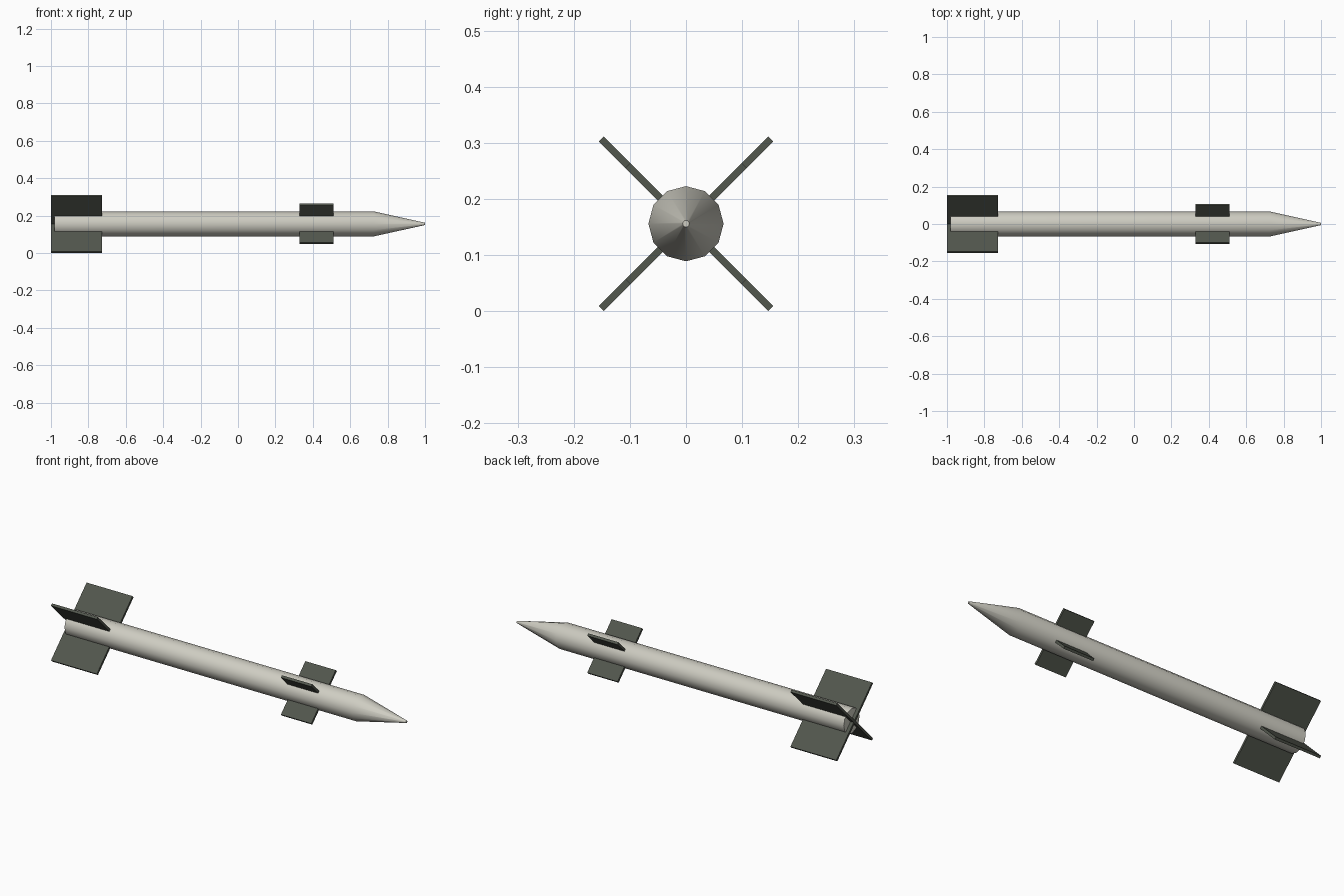
import bpy, bmesh, math
from mathutils import Matrix

if "Cube" in bpy.data.objects:
    bpy.data.objects.remove(bpy.data.objects["Cube"])

AXIS_Z = 0.156
SIDES = 12


def material(name, color):
    m = bpy.data.materials.new(name)
    m.diffuse_color = color
    m.use_nodes = True
    m.node_tree.nodes["Principled BSDF"].inputs["Base Color"].default_value = m.diffuse_color
    return m


def finish(bm, name, mat):
    bmesh.ops.recalc_face_normals(bm, faces=bm.faces)
    me = bpy.data.meshes.new(name)
    bm.to_mesh(me)
    bm.free()
    me.materials.append(mat)
    ob = bpy.data.objects.new(name, me)
    ob.location.z = AXIS_Z
    bpy.context.collection.objects.link(ob)
    return ob


def lathe(name, profile, mat):
    """Surface of revolution about x from (x, radius) points, capped at both ends."""
    bm = bmesh.new()
    rings = []
    for x, r in profile:
        rings.append([bm.verts.new((x, r * math.sin(a), r * math.cos(a)))
                      for a in (2 * math.pi * i / SIDES for i in range(SIDES))])
    for a, b in zip(rings, rings[1:]):
        for i in range(SIDES):
            j = (i + 1) % SIDES
            bm.faces.new((a[i], a[j], b[j], b[i]))
    bm.faces.new(rings[0])
    bm.faces.new(rings[-1])
    ob = finish(bm, name, mat)
    bpy.ops.object.select_all(action='DESELECT')
    ob.select_set(True)
    bpy.context.view_layer.objects.active = ob
    bpy.ops.object.shade_smooth_by_angle(angle=math.radians(35))
    return ob


def fin_plates(name, x0, x1, reach, thick, mat):
    """Two crossed plates running through the body, forming four fins."""
    for tag, ang in (("a", 45), ("b", -45)):
        bm = bmesh.new()
        m = (Matrix.Translation(((x0 + x1) / 2, 0, 0))
             @ Matrix.Rotation(math.radians(ang), 4, 'X')
             @ Matrix.Diagonal((x1 - x0, thick, 2 * reach, 1)))
        bmesh.ops.create_cube(bm, size=1, matrix=m)
        finish(bm, f"{name}_{tag}", mat)


pale = material("pale_body", (0.62, 0.61, 0.54, 1))
dark = material("dark_fin", (0.085, 0.095, 0.075, 1))

# Body tube and pointed nose
lathe("body", [(-0.982, 0.067), (0.725, 0.067), (1.0, 0.006)], pale)

# Large tail fins and smaller forward fins
fin_plates("tail_fin", -1.0, -0.728, 0.2135, 0.013, dark)
fin_plates("forward_fin", 0.33, 0.51, 0.1465, 0.013, dark)
